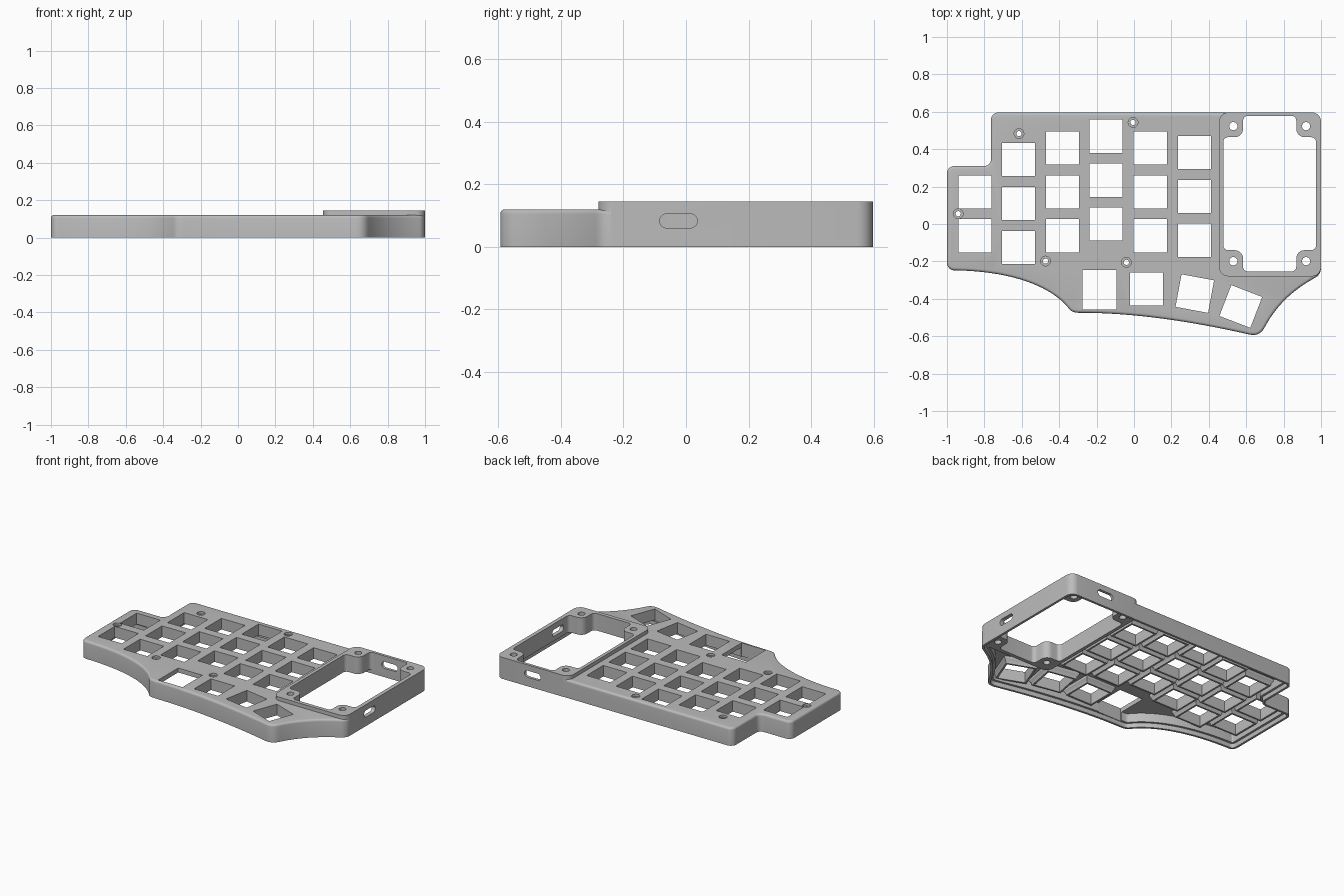
import bpy
import bmesh
import math
from mathutils import Matrix, Vector

cube = bpy.data.objects.get("Cube")
if cube:
    bpy.data.objects.remove(cube, do_unlink=True)

grey = bpy.data.materials.new("warm_grey_plastic")
grey.use_nodes = True
COLOUR = (0.5, 0.5, 0.5, 1)
grey.diffuse_color = COLOUR
grey.node_tree.nodes["Principled BSDF"].inputs["Base Color"].default_value = COLOUR


# --- profile helpers ---
def bezier(a, b, c, d, n):
    """Sample a cubic curve, leaving out its end point."""
    a, b, c, d = map(Vector, (a, b, c, d))
    out = []
    for i in range(n):
        t = i / n
        s = 1 - t
        out.append(a * s**3 + b * 3 * s * s * t + c * 3 * s * t * t + d * t**3)
    return out


def rounded(corners, n=8):
    """Closed polygon whose (x, y, r) corners are filleted by r."""
    out = []
    for i, (x, y, r) in enumerate(corners):
        p = Vector((x, y))
        if r == 0:
            out.append(p)
            continue
        before = Vector(corners[i - 1][:2])
        after = Vector(corners[(i + 1) % len(corners)][:2])
        a = p + (before - p).normalized() * r
        b = p + (after - p).normalized() * r
        out += bezier(a, a.lerp(p, 0.55), b.lerp(p, 0.55), b, n) + [b]
    return out


def rect(x0, x1, y0, y1, r=0):
    return rounded([(x0, y0, r), (x1, y0, r), (x1, y1, r), (x0, y1, r)])


def circle(x, y, r, n=24):
    return [Vector((x + r * math.cos(i * math.tau / n), y + r * math.sin(i * math.tau / n)))
            for i in range(n)]


def inset(points, d):
    """Move a counter-clockwise polygon inward by d."""
    out = []
    for i, p in enumerate(points):
        u = (p - points[i - 1]).normalized()
        v = (points[(i + 1) % len(points)] - p).normalized()
        nu, nv = Vector((-u.y, u.x)), Vector((-v.y, v.x))
        out.append(p + (nu + nv) * (d / (1 + nu.dot(nv))))
    return out


def loft(bm, rings, matrix=Matrix()):
    """Closed solid through (polygon, height) rings, bottom to top."""
    loops = [[bm.verts.new(matrix @ Vector((p.x, p.y, z))) for p in pts] for pts, z in rings]
    n = len(loops[0])
    bm.faces.new(loops[0][::-1])
    bm.faces.new(loops[-1])
    for low, high in zip(loops, loops[1:]):
        for i in range(n):
            j = (i + 1) % n
            bm.faces.new((low[i], low[j], high[j], high[i]))


def solid(name, *parts):
    bm = bmesh.new()
    for part in parts:
        loft(bm, *part)
    bmesh.ops.recalc_face_normals(bm, faces=bm.faces)
    mesh = bpy.data.meshes.new(name)
    bm.to_mesh(mesh)
    bm.free()
    mesh.materials.append(grey)
    obj = bpy.data.objects.new(name, mesh)
    bpy.context.collection.objects.link(obj)
    return obj


def combine(target, tool, operation):
    mod = target.modifiers.new(tool.name, "BOOLEAN")
    mod.object, mod.operation, mod.solver = tool, operation, "EXACT"
    bpy.context.view_layer.objects.active = target
    bpy.ops.object.modifier_apply(modifier=mod.name)
    bpy.data.objects.remove(tool, do_unlink=True)


# --- case outline: curved front edge, then straight sides and back ---
front_edge = (
    bezier((-0.95, -0.248), (-0.6, -0.255), (-0.42, -0.36), (-0.35, -0.45), 20)
    + bezier((-0.35, -0.45), (-0.335, -0.47), (-0.32, -0.475), (-0.28, -0.475), 6)
    + bezier((-0.28, -0.475), (0, -0.475), (0.3, -0.52), (0.6, -0.587), 16)
    + bezier((0.6, -0.587), (0.65, -0.602), (0.68, -0.59), (0.7, -0.55), 8)
    + bezier((0.7, -0.55), (0.76, -0.44), (0.84, -0.36), (0.96, -0.292), 14))
outline = rounded(
    [(p.x, p.y, 0) for p in front_edge]
    + [(0.96, -0.292, 0), (0.999, -0.27, 0.03), (0.999, 0.596, 0.06),
       (-0.765, 0.596, 0.04), (-0.765, 0.31, 0.035), (-1, 0.31, 0.04), (-1, -0.248, 0.04)])

# --- main shell with a rounded top edge ---
R, TOP, PLATE = 0.015, 0.12, 0.09
rings = [(outline, 0)]
for i in range(5):
    a = i * math.pi / 8
    rings.append((inset(outline, R * (1 - math.cos(a))), TOP - R + R * math.sin(a)))
case = solid("keyboard_case", (rings,))
combine(case, solid("cavity", ([(inset(outline, 0.03), -0.1), (inset(outline, 0.03), PLATE)],)),
        "DIFFERENCE")

# --- raised display housing ---
housing = rect(0.455, 1, -0.28, 0.597, 0.05)
combine(case, solid("display_housing", ([(housing, 0), (housing, 0.145)],)), "UNION")

# --- key sockets: column x, lowest key y, number of keys ---
PITCH, HALF = 0.235, 0.0885
keys = [(x, y + PITCH * i, 0)
        for x, y, count in [(-0.85, -0.063, 2), (-0.617, -0.125, 3), (-0.383, -0.063, 3),
                            (-0.149, -0.001, 3), (0.087, -0.063, 3), (0.323, -0.087, 3)]
        for i in range(count)]
keys += [(0.067, -0.347, 0), (0.325, -0.372, -10.5), (0.571, -0.441, -21)]


def at_key(x, y, angle):
    return Matrix.Translation((x, y, 0)) @ Matrix.Rotation(math.radians(angle), 4, "Z")


def square(extra=0):
    s = HALF + extra
    return rect(-s, s, -s, s)


sockets = [([(square(0.012), 0.045), (square(0.014), 0.06), (square(0.024), 0.075),
             (square(0.024), 0.1)], at_key(*k)) for k in keys]
combine(case, solid("key_sockets", *sockets), "UNION")

# --- openings: keys, knob, screws, display ---
openings = [([(square(), -0.1), (square(), 0.3)], at_key(*k)) for k in keys]
knob = rect(-0.275, -0.094, -0.457, -0.245)
openings.append(([(knob, -0.1), (knob, 0.3)],))
for x, y in [(-0.94, 0.055), (-0.615, 0.483), (-0.005, 0.543), (-0.473, -0.198), (-0.041, -0.205)]:
    thin, wide = circle(x, y, 0.014), circle(x, y, 0.026)
    openings.append(([(thin, -0.1), (thin, 0.105), (wide, 0.105), (wide, 0.3)],))
for x in (0.531, 0.92):
    for y in (-0.199, 0.523):
        hole = circle(x, y, 0.022)
        openings.append(([(hole, -0.1), (hole, 0.3)],))

# display window, notched at each corner around a screw boss
CX, CY, HX, HY, BX, BY = 0.7255, 0.162, 0.2475, 0.416, 0.142, 0.302
window = []
for sx, sy in [(1, 1), (-1, 1), (-1, -1), (1, -1)]:
    notch = [(HX, BY, 0.025), (BX, BY, 0.045), (BX, HY, 0.025)]
    if sx * sy < 0:
        notch.reverse()
    window += [(CX + sx * x, CY + sy * y, r) for x, y, r in notch]
window = rounded(window)
openings.append(([(window, -0.1), (window, 0.3)],))
combine(case, solid("openings", *openings), "DIFFERENCE")

# --- cable slots through the right and back walls ---
slot = rect(-0.06, 0.06, -0.0225, 0.0225, 0.022)
upright = Matrix.Rotation(math.pi / 2, 4, "X")
side = Matrix.Translation((1, -0.024, 0.083)) @ Matrix.Rotation(math.pi / 2, 4, "Z") @ upright
back = Matrix.Translation((0.728, 0.597, 0.083)) @ upright
slot_rings = [(slot, -0.1), (slot, 0.1)]
combine(case, solid("cable_slots", (slot_rings, side), (slot_rings, back)), "DIFFERENCE")

# --- stepped recess around the underside for the base plate ---
lip = inset(outline, 0.015)
combine(case, solid("base_recess", ([(lip, -0.1), (lip, 0.03)],)), "DIFFERENCE")

bpy.ops.object.select_all(action="DESELECT")
case.select_set(True)
bpy.context.view_layer.objects.active = case
bpy.ops.object.shade_smooth_by_angle(angle=math.radians(30))
